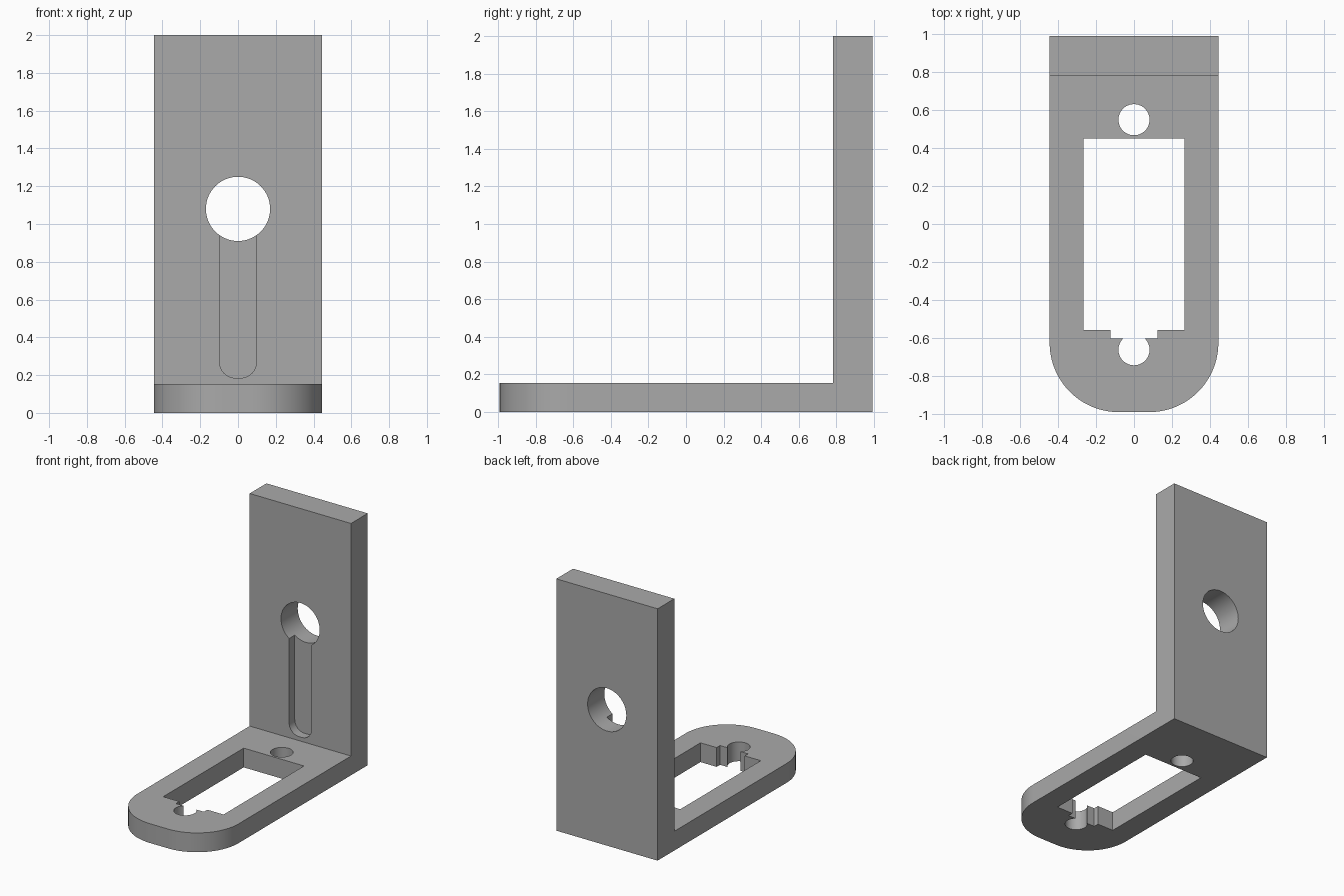
import bpy, bmesh, math
from mathutils import Matrix, Vector

if "Cube" in bpy.data.objects:
    bpy.data.objects.remove(bpy.data.objects["Cube"], do_unlink=True)

HALF_W, HALF_D, HEIGHT = 0.445, 0.992, 2.0
BASE_T, WALL_Y = 0.153, 0.782

grey = bpy.data.materials.new("plain grey")
grey.use_nodes = True
grey.diffuse_color = (0.4, 0.4, 0.4, 1)
grey.node_tree.nodes["Principled BSDF"].inputs["Base Color"].default_value = (0.4, 0.4, 0.4, 1)


def finish(name, bm):
    bmesh.ops.recalc_face_normals(bm, faces=bm.faces)
    mesh = bpy.data.meshes.new(name)
    bm.to_mesh(mesh)
    bm.free()
    mesh.materials.append(grey)
    obj = bpy.data.objects.new(name, mesh)
    bpy.context.collection.objects.link(obj)
    return obj


def prism(name, points, direction, radius=0, corners=None):
    """Extrude a flat outline; round the extruded edges chosen by corners."""
    bm = bmesh.new()
    face = bm.faces.new([bm.verts.new(p) for p in points])
    new = bmesh.ops.extrude_face_region(bm, geom=[face])["geom"]
    bmesh.ops.translate(bm, vec=direction, verts=[v for v in new if isinstance(v, bmesh.types.BMVert)])
    if corners:
        edges = [e for e in bm.edges if all(corners(v.co) for v in e.verts)
                 and (e.verts[0].co - e.verts[1].co).cross(Vector(direction)).length < 1e-5]
        bmesh.ops.bevel(bm, geom=edges, offset=radius, segments=16, profile=0.5, affect='EDGES')
    return finish(name, bm)


def drill(name, radius, location, length, tilt=0):
    bm = bmesh.new()
    bmesh.ops.create_cone(bm, cap_ends=True, segments=64, radius1=radius, radius2=radius, depth=length,
                          matrix=Matrix.Translation(location) @ Matrix.Rotation(tilt, 4, 'X'))
    return finish(name, bm)


# L-shaped bracket body
side = [(-HALF_D, 0), (HALF_D, 0), (HALF_D, HEIGHT), (WALL_Y, HEIGHT), (WALL_Y, BASE_T), (-HALF_D, BASE_T)]
bracket = prism("bracket", [(-HALF_W, y, z) for y, z in side], (2 * HALF_W, 0, 0))

# Round the two front corners of the base
bm = bmesh.new()
bm.from_mesh(bracket.data)
front = [e for e in bm.edges if all(v.co.y < -0.9 for v in e.verts)
         and abs(e.verts[0].co.z - e.verts[1].co.z) > 0.1]
bmesh.ops.bevel(bm, geom=front, offset=0.365, segments=20, profile=0.5, affect='EDGES')
bm.to_mesh(bracket.data)
bm.free()

# Window with a stepped notch, following one outline
half = [(0.265, 0.45), (0.265, -0.56), (0.123, -0.56), (0.123, -0.603)]
outline = half + [(-x, y) for x, y in reversed(half)]
window = prism("window_cutter", [(x, y, -0.1) for x, y in outline], (0, 0, 0.4))

# Shallow groove with rounded lower corners in the wall front
groove = prism("groove_cutter", [(-0.098, 0.6, 0.185), (0.098, 0.6, 0.185), (0.098, 0.6, 1.08), (-0.098, 0.6, 1.08)],
               (0, WALL_Y + 0.07 - 0.6, 0), 0.085, lambda co: co.z < 0.5)

cutters = [
    window, groove,
    drill("rear_screw_cutter", 0.082, (0, 0.55, 0.1), 0.5),
    drill("front_screw_cutter", 0.082, (0, -0.663, 0.1), 0.5),
    drill("wall_hole_cutter", 0.17, (0, 0.88, 1.08), 0.6, math.pi / 2),
]

# Cut every opening, then drop the cutters
bpy.context.view_layer.objects.active = bracket
for cutter in cutters:
    mod = bracket.modifiers.new("cut", 'BOOLEAN')
    mod.operation, mod.solver, mod.object = 'DIFFERENCE', 'EXACT', cutter
    bpy.ops.object.modifier_apply(modifier=mod.name)
    bpy.data.objects.remove(cutter, do_unlink=True)

# Smooth curved walls, sharp edges elsewhere
bpy.ops.object.select_all(action='DESELECT')
bracket.select_set(True)
bpy.ops.object.shade_smooth_by_angle(angle=math.radians(30))
